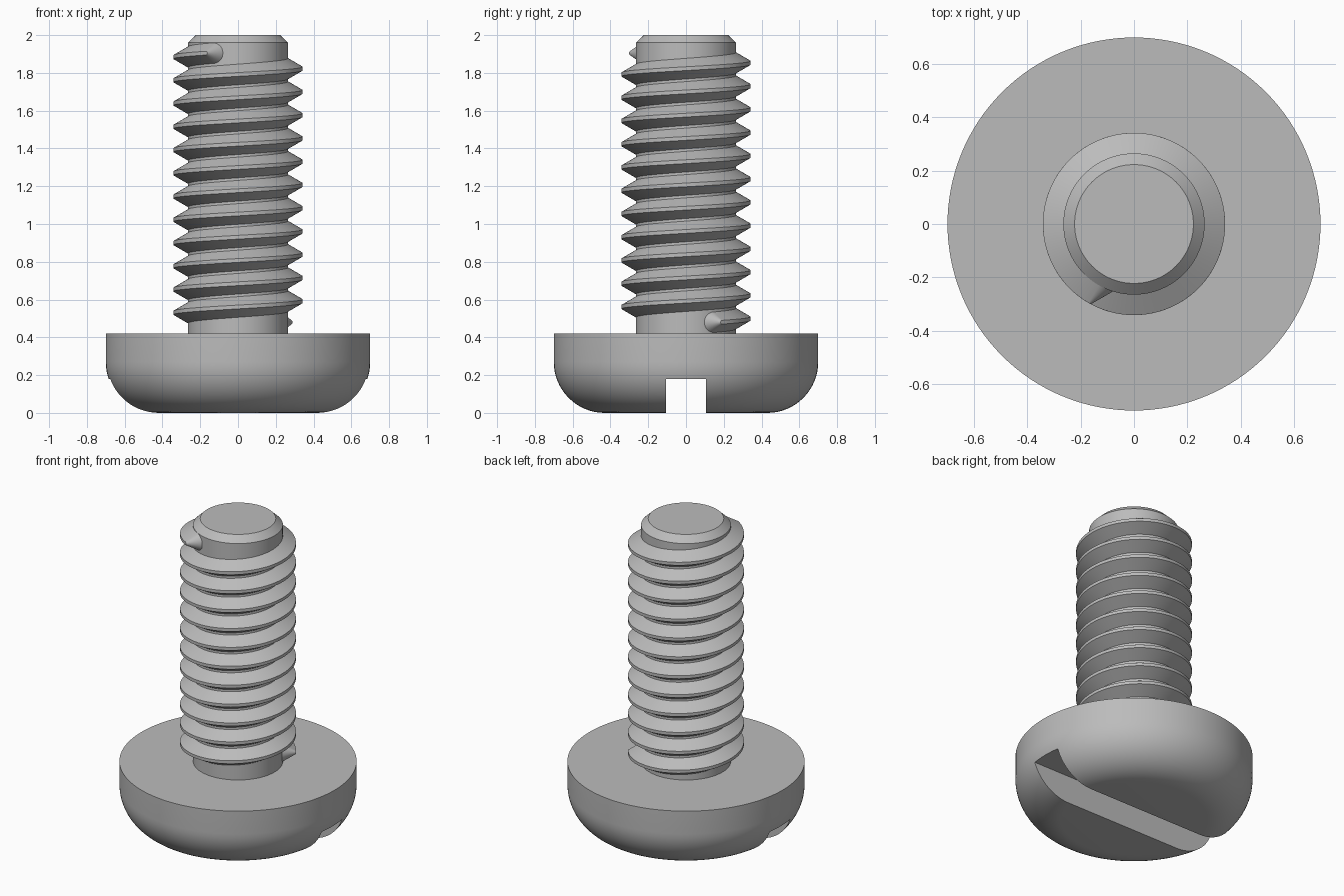
import bpy, bmesh
from math import sin, cos, pi, radians
from mathutils import Vector

if "Cube" in bpy.data.objects:
    bpy.data.objects.remove(bpy.data.objects["Cube"], do_unlink=True)

steel = bpy.data.materials.new("grey_steel")
steel.use_nodes = True
colour = (0.5, 0.5, 0.5, 1)
steel.diffuse_color = colour
steel.node_tree.nodes["Principled BSDF"].inputs["Base Color"].default_value = colour


def make_object(name, bm):
    bmesh.ops.recalc_face_normals(bm, faces=bm.faces)
    mesh = bpy.data.meshes.new(name)
    bm.to_mesh(mesh)
    bm.free()
    mesh.materials.append(steel)
    obj = bpy.data.objects.new(name, mesh)
    bpy.context.collection.objects.link(obj)
    return obj


def activate(obj):
    bpy.ops.object.select_all(action='DESELECT')
    obj.select_set(True)
    bpy.context.view_layer.objects.active = obj


def smooth(obj):
    activate(obj)
    bpy.ops.object.shade_smooth_by_angle(angle=radians(25))


def skin(bm, rings, wrap):
    """Bridge neighbouring rings of vertices with quads."""
    n = len(rings[0])
    pairs = list(zip(rings, rings[1:])) + ([(rings[-1], rings[0])] if wrap else [])
    for a, b in pairs:
        for i in range(n):
            j = (i + 1) % n
            bm.faces.new((a[i], a[j], b[j], b[i]))


def lathe(name, profile, sides=128):
    """Solid of revolution with flat ends, from (radius, height) points."""
    bm = bmesh.new()
    rings = [[bm.verts.new((r * cos(2 * pi * i / sides), r * sin(2 * pi * i / sides), z))
              for i in range(sides)] for r, z in profile]
    skin(bm, rings, False)
    bm.faces.new(rings[0])
    bm.faces.new(rings[-1])
    return make_object(name, bm)


# Pan head with rounded lower rim
rim, steps = 0.27, 16
arc = [(0.43 + rim * sin(a), rim - rim * cos(a))
       for a in (pi / 2 * i / steps for i in range(steps + 1))]
head = lathe("head", arc + [(0.70, 0.42)])

# Driver slot across the head
bm = bmesh.new()
bmesh.ops.create_cube(bm, size=1)
bmesh.ops.scale(bm, vec=(2, 0.21, 0.36), verts=bm.verts)
cutter = make_object("slot_cutter", bm)
cutter.hide_render = True
cut = head.modifiers.new("slot", 'BOOLEAN')
cut.operation, cut.solver, cut.object = 'DIFFERENCE', 'EXACT', cutter
activate(head)
bpy.ops.object.modifier_apply(modifier=cut.name)
bpy.data.objects.remove(cutter, do_unlink=True)
smooth(head)

# Shank with chamfered tip
smooth(lathe("shank", [(0.265, 0.35), (0.265, 1.96), (0.223, 2.0)]))

# Helical thread, ending in rounded half-cone run-outs
ROOT, CREST, PITCH = 0.26, 0.342, 0.1231
START, END, Z0 = radians(34), radians(240 + 11 * 360), 0.48
section = [(ROOT, -0.0575), (CREST, -0.01), (CREST, 0.01), (ROOT, 0.0575)]
bm = bmesh.new()


def thread_ring(angle, phi=0):
    out = Vector((cos(angle), sin(angle), 0))
    along = Vector((-sin(angle), cos(angle), 0))
    z = Z0 + PITCH * (angle - START) / (2 * pi)
    return [bm.verts.new(out * r + along * abs(h) * sin(phi) + Vector((0, 0, z + h * cos(phi))))
            for r, h in section]


count, cap = 1110, 10
rings = [thread_ring(START, -pi / 2 * (1 - i / cap)) for i in range(cap)]
rings += [thread_ring(START + (END - START) * i / count) for i in range(count + 1)]
rings += [thread_ring(END, pi / 2 * (i + 1) / cap) for i in range(cap)]
skin(bm, rings, False)
bmesh.ops.remove_doubles(bm, verts=bm.verts, dist=0.0002)
smooth(make_object("thread", bm))
